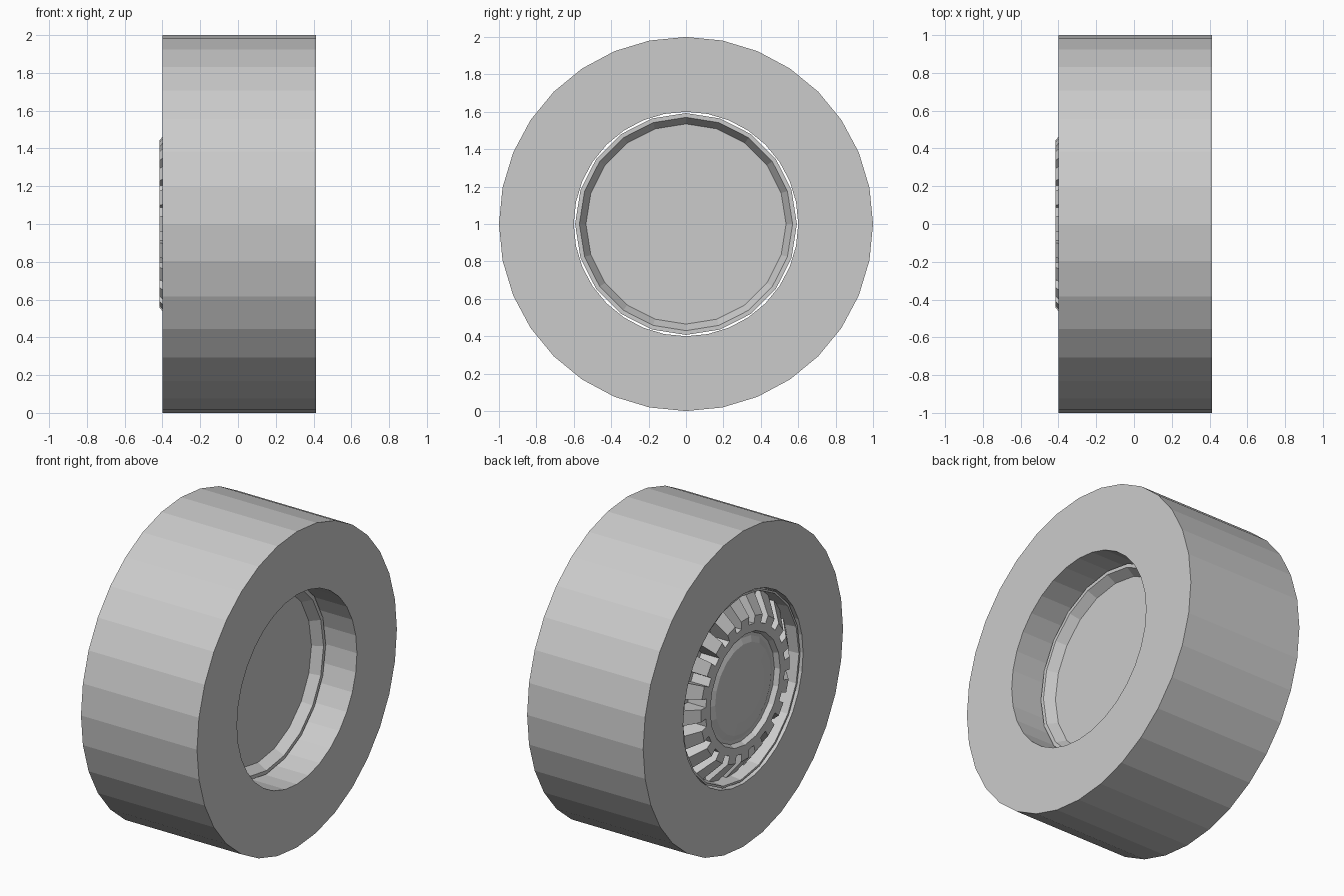
import bpy
import bmesh
from math import sin, cos, radians, tau

cube = bpy.data.objects.get("Cube")
if cube:
    bpy.data.objects.remove(cube, do_unlink=True)

grey = bpy.data.materials.new("plain grey")
grey.use_nodes = True
grey.diffuse_color = (0.6, 0.6, 0.6, 1)
grey.node_tree.nodes["Principled BSDF"].inputs["Base Color"].default_value = (0.6, 0.6, 0.6, 1)


def finish(name, bm):
    bmesh.ops.remove_doubles(bm, verts=bm.verts, dist=1e-5)
    bmesh.ops.recalc_face_normals(bm, faces=bm.faces)
    mesh = bpy.data.meshes.new(name)
    bm.to_mesh(mesh)
    bm.free()
    mesh.materials.append(grey)
    ob = bpy.data.objects.new(name, mesh)
    ob.location.z = 1
    bpy.context.collection.objects.link(ob)
    return ob


def point(x, r, a):
    return (x, r * sin(a), r * cos(a))


def lathe(name, profile, sides, closed=False):
    """Turn a profile of (x, radius) points about the axle."""
    bm = bmesh.new()
    pts = profile + profile[:1] if closed else profile
    rings = [[bm.verts.new(point(x, r, tau * i / sides)) for i in range(sides)]
             for x, r in pts]
    for a, b in zip(rings, rings[1:]):
        for i in range(sides):
            j = (i + 1) % sides
            bm.faces.new((a[i], a[j], b[j], b[i]))
    for ring, (x, r) in ((rings[0], pts[0]), (rings[-1], pts[-1])):
        if not closed:
            bm.faces.new(ring)
    return finish(name, bm)


SPOKES = 20
OUT, FLOOR = -0.415, -0.29

# Tyre with square shoulders
lathe("tyre", [(-0.4, 0.6), (-0.4, 1.0), (0.413, 1.0), (0.413, 0.6)], 32, closed=True)

# Rim barrel: bevelled dish on one side, shallow lip and floor on the other
lathe("rim", [(0.14, 0.535), (0.2, 0.57), (0.2, 0.593), (-0.385, 0.593),
              (-0.385, 0.58), (FLOOR, 0.57)], SPOKES)

# Hub ring with a groove round a low domed cap
lathe("hub", [(FLOOR, 0.4), (OUT, 0.4), (OUT, 0.35), (-0.385, 0.335),
              (-0.385, 0.315), (-0.4, 0.28), (-0.408, 0.2)], SPOKES)

# Turbine spokes, flat at the hub and sloping down to the rim
bm = bmesh.new()
side_profile = [(FLOOR, 0.38), (OUT, 0.38), (OUT, 0.445), (-0.31, 0.575), (FLOOR, 0.575)]
half = radians(5.2)
for s in range(SPOKES):
    mid = tau * s / SPOKES
    left, right = [[bm.verts.new(point(x, r, mid + d)) for x, r in side_profile]
                   for d in (-half, half)]
    bm.faces.new(left)
    bm.faces.new(right[::-1])
    for i in range(len(left)):
        j = (i + 1) % len(left)
        bm.faces.new((left[i], left[j], right[j], right[i]))
finish("spokes", bm)
